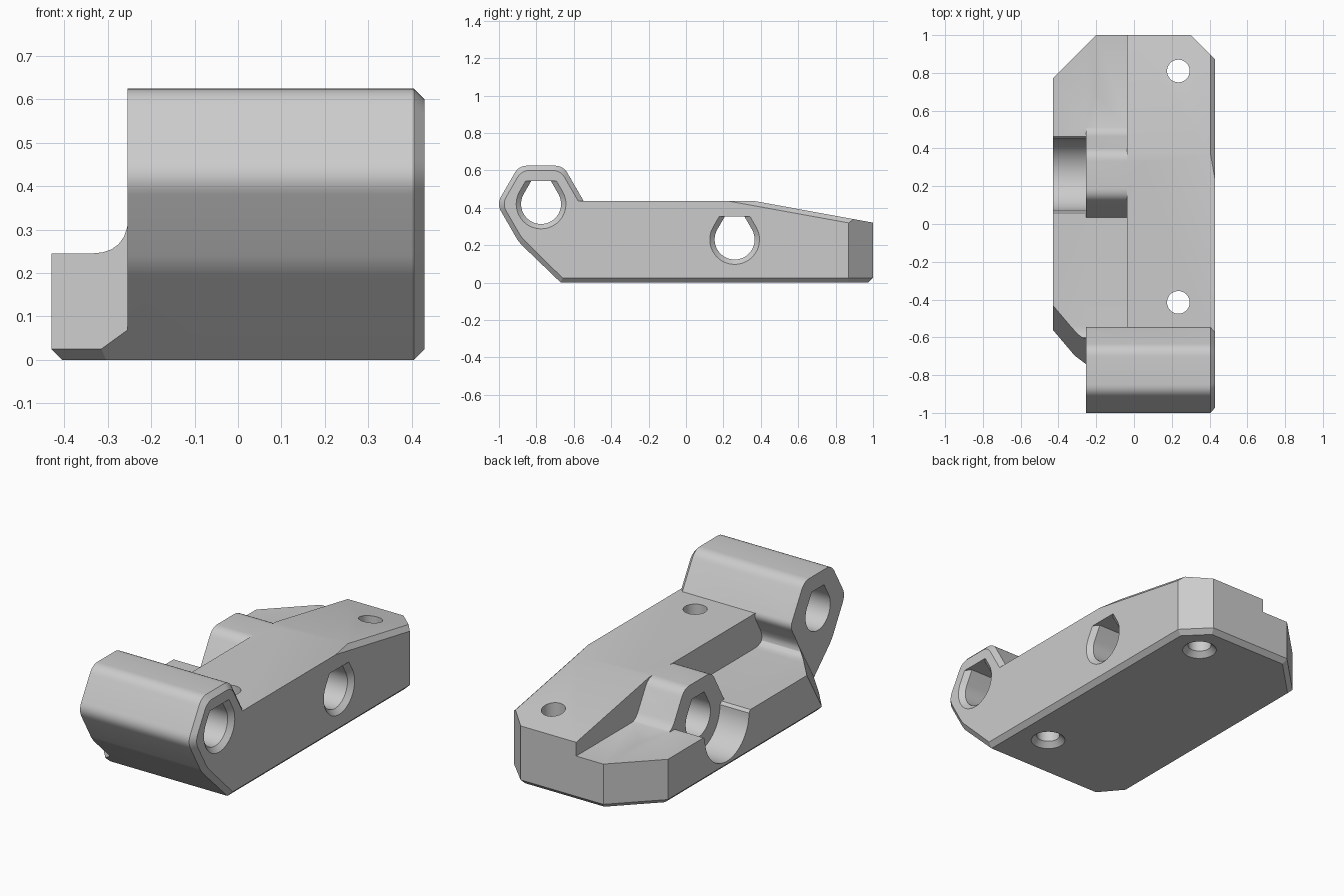
import bpy, bmesh
from math import sin, cos, radians, sqrt
from mathutils import Vector

cube = bpy.data.objects.get("Cube")
if cube:
    bpy.data.objects.remove(cube, do_unlink=True)

grey = bpy.data.materials.new("light_grey")
grey.use_nodes = True
colour = (0.6, 0.6, 0.6, 1)
grey.diffuse_color = colour
grey.node_tree.nodes["Principled BSDF"].inputs["Base Color"].default_value = colour


def loft(name, axis, sections, planes=()):
    """Solid through (position, outline) sections along x or z, trimmed by planes."""
    bm = bmesh.new()
    rings = []
    for pos, outline in sections:
        rings.append([bm.verts.new((pos, a, b) if axis == "x" else (a, b, pos))
                      for a, b in outline])
    n = len(rings[0])
    for lower, upper in zip(rings, rings[1:]):
        for i in range(n):
            j = (i + 1) % n
            bm.faces.new((lower[i], lower[j], upper[j], upper[i]))
    bm.faces.new(rings[0])
    bm.faces.new(rings[-1])
    for point, normal in planes:
        bmesh.ops.bisect_plane(bm, geom=bm.verts[:] + bm.edges[:] + bm.faces[:],
                               plane_co=point, plane_no=normal, clear_outer=True)
        bmesh.ops.holes_fill(bm, edges=bm.edges[:])
    bmesh.ops.recalc_face_normals(bm, faces=bm.faces[:])
    mesh = bpy.data.meshes.new(name)
    bm.to_mesh(mesh)
    bm.free()
    mesh.materials.append(grey)
    obj = bpy.data.objects.new(name, mesh)
    bpy.context.collection.objects.link(obj)
    return obj


def combine(target, tool, operation):
    mod = target.modifiers.new(operation, "BOOLEAN")
    mod.operation, mod.solver, mod.object = operation, "EXACT", tool
    bpy.context.view_layer.objects.active = target
    bpy.ops.object.modifier_apply(modifier=mod.name)
    bpy.data.objects.remove(tool, do_unlink=True)


def rounded(corners, steps=6):
    """Outline from (a, b, trim) corners; a trim above zero rounds the corner."""
    out = []
    for i, (a, b, trim) in enumerate(corners):
        p = Vector((a, b))
        if not trim:
            out.append(p)
            continue
        ends = []
        for q in (corners[i - 1], corners[(i + 1) % len(corners)]):
            ends.append(p + (Vector(q[:2]) - p).normalized() * trim)
        for k in range(steps + 1):
            t = k / steps
            out.append(ends[0] * (1 - t) ** 2 + p * 2 * t * (1 - t) + ends[1] * t * t)
    return out


def circle(r, cx, cy, n=40):
    return [(cx + r * cos(radians(360 * i / n)), cy + r * sin(radians(360 * i / n)))
            for i in range(n)]


def flat_top_hole(r, cy, cz, top=0.122):
    arc = [(cy + r * cos(radians(a)), cz + r * sin(radians(a))) for a in range(150, 391, 8)]
    half = r * cos(radians(30)) - (top - r / 2) / sqrt(3)
    return arc + [(cy + half, cz + top), (cy - half, cz + top)]


BARREL_Y, BARREL_Z = -0.775, 0.42
BOSS_Y, BOSS_Z = 0.26, 0.23
TOP, LEDGE = 0.435, 0.245
BARREL_END, WALL, SIDE = -0.255, -0.036, 0.43


def side_profile(apothem, inset, back):
    """Slanted front and hexagonal barrel, followed by the given back corners."""
    h = apothem / sqrt(3)
    y, z = BARREL_Y, BARREL_Z
    return rounded([(-0.67 + inset, 0, 0), (y - h, z - apothem, 0.03),
                    (y - 2 * h, z, 0.045), (y - h, z + apothem, 0.045),
                    (y + h, z + apothem, 0.045)] + back)


# Tall rail with its chamfered outer side
inner = side_profile(0.205, 0, [(-0.547, TOP, 0), (0.37, TOP, 0), (1.1, 0.302, 0), (1.1, 0, 0)])
outer = side_profile(0.18, 0.035, [(-0.576, TOP, 0), (0.23, TOP, 0), (1.1, 0.277, 0), (1.1, 0, 0)])
body = loft("bracket_body", "x", [(WALL, inner), (SIDE - 0.025, inner), (SIDE, outer)])

# Low ledge and the inner length of the barrel
low = side_profile(0.205, 0, [(-0.538, BARREL_Z, 0.03), (-0.638, LEDGE, 0.1),
                              (1.1, LEDGE, 0), (1.1, 0, 0)])
combine(body, loft("barrel_block", "x", [(BARREL_END, low), (0.05, low)]), "UNION")

# Outer ledge with a sloping front corner
corner = (-0.43, -0.56, 0.025)
ledge = loft("ledge", "x", [(-0.43, low), (-0.2, low)],
             [(corner, (-0.0286, -0.0242, 0.0143)), (corner, (-0.763, -0.647, -1))])
combine(body, ledge, "UNION")

# Boss around the middle hole
boss = rounded([(0.03, 0.1, 0), (0.025, 0.23, 0.03), (0.142, TOP, 0.045), (0.378, TOP, 0.045),
                (0.485, 0.25, 0.04), (0.55, 0.235, 0), (0.5, 0.1, 0)])
combine(body, loft("boss", "x", [(BARREL_END, boss), (0.05, boss)]), "UNION")

# Plan outline with cut back corners and bottom chamfer
plan = [(-0.43, -1.2), (SIDE, -1.2), (SIDE, 0.87), (0.3, 1), (-0.2, 1), (-0.43, 0.77)]
foot = [(-0.405, -1.2), (0.405, -1.2), (0.405, 0.86), (0.29, 0.975), (-0.19, 0.975), (-0.405, 0.76)]
combine(body, loft("plan_outline", "z", [(0, foot), (0.025, plan), (0.8, plan)]), "INTERSECT")

# Round recess in the ledge beside the boss
recess = [(BOSS_Y + 0.19 * cos(radians(a)), BOSS_Z + 0.19 * sin(radians(a)))
          for a in range(180, 361, 6)] + [(0.475, 0.26), (0.475, 0.5), (0.045, 0.5), (0.045, 0.26)]
combine(body, loft("recess", "x", [(-0.6, recess), (BARREL_END, recess)]), "DIFFERENCE")

# Rod holes, countersunk on the outer side
for y, z in ((BARREL_Y, BARREL_Z), (BOSS_Y, BOSS_Z)):
    bore, mouth = flat_top_hole(0.107, y, z), flat_top_hole(0.133, y, z)
    cutter = loft("rod_hole", "x", [(-0.7, bore), (SIDE - 0.025, bore), (SIDE, mouth), (0.6, mouth)])
    combine(body, cutter, "DIFFERENCE")

# Bolt holes, countersunk underneath
for y in (0.81, -0.415):
    bore, mouth = circle(0.06, 0.235, y), circle(0.088, 0.235, y)
    cutter = loft("bolt_hole", "z", [(-0.1, mouth), (0, mouth), (0.028, bore), (0.8, bore)])
    combine(body, cutter, "DIFFERENCE")

bpy.ops.object.select_all(action="DESELECT")
body.select_set(True)
bpy.context.view_layer.objects.active = body
bpy.ops.object.shade_smooth_by_angle(angle=radians(25))
